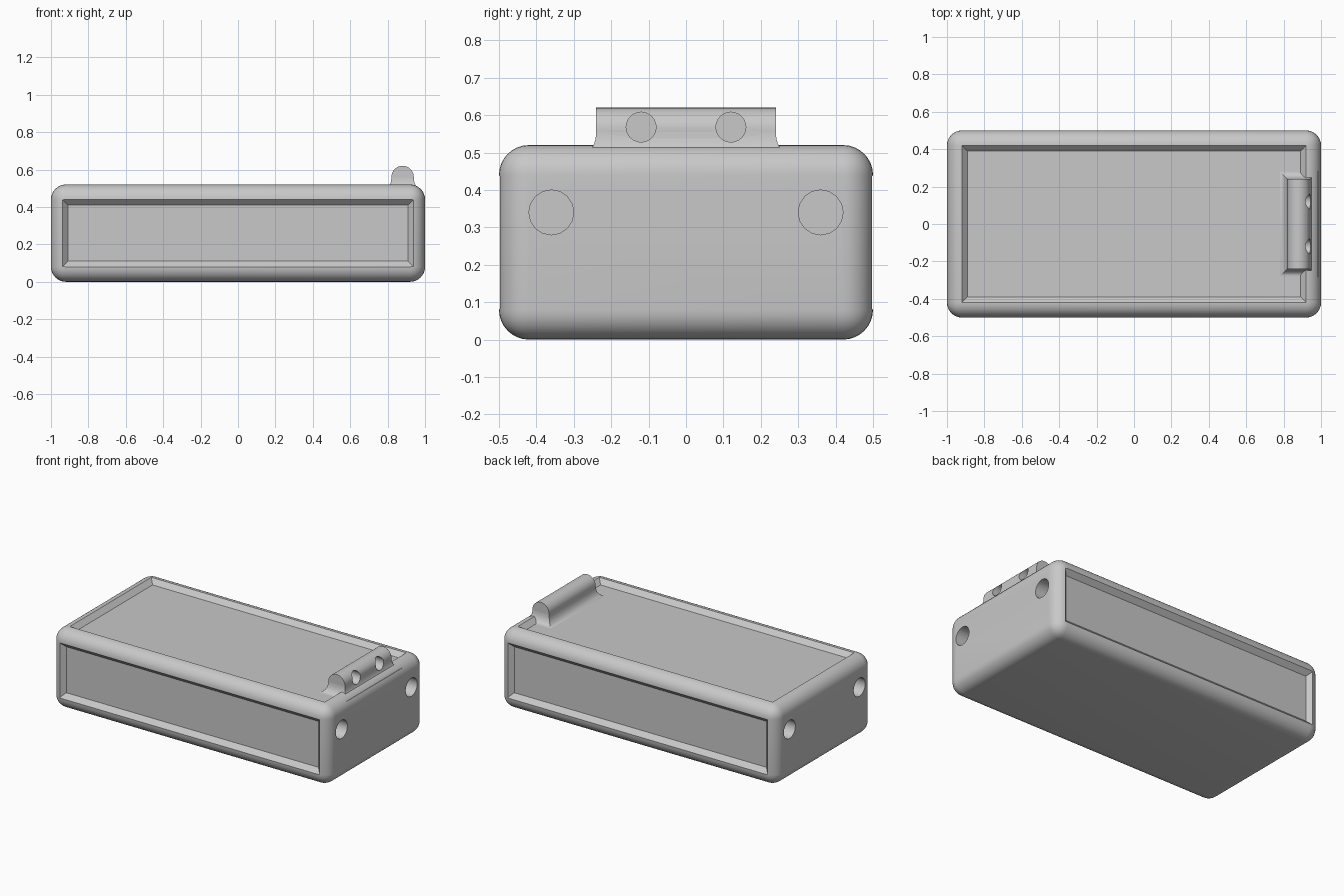
import bpy, bmesh, math
from mathutils import Matrix, Vector

cube = bpy.data.objects.get("Cube")
if cube:
    bpy.data.objects.remove(cube, do_unlink=True)

grey = bpy.data.materials.new("light_grey")
grey.use_nodes = True
colour = (0.58, 0.58, 0.58, 1)
grey.diffuse_color = colour
grey.node_tree.nodes["Principled BSDF"].inputs["Base Color"].default_value = colour


def finish(name, bm):
    bmesh.ops.recalc_face_normals(bm, faces=bm.faces)
    mesh = bpy.data.meshes.new(name)
    bm.to_mesh(mesh)
    bm.free()
    mesh.materials.append(grey)
    obj = bpy.data.objects.new(name, mesh)
    bpy.context.collection.objects.link(obj)
    return obj


def loft(name, rings):
    """Skin a list of matching closed point rings and cap both ends."""
    bm = bmesh.new()
    loops = [[bm.verts.new(p) for p in ring] for ring in rings]
    n = len(loops[0])
    for a, b in zip(loops, loops[1:]):
        for i in range(n):
            j = (i + 1) % n
            bm.faces.new((a[i], a[j], b[j], b[i]))
    bm.faces.new(loops[0])
    bm.faces.new(loops[-1])
    return finish(name, bm)


def rect(hx, hy, z, cx=0):
    return [(cx + sx * hx, sy * hy, z) for sx, sy in ((-1, -1), (1, -1), (1, 1), (-1, 1))]


def drill(name, x0, x1, y, z, radius, sides):
    """Cylinder along x used as a cutter."""
    bm = bmesh.new()
    move = Matrix.Translation(((x0 + x1) / 2, y, z)) @ Matrix.Rotation(math.pi / 2, 4, "Y")
    bmesh.ops.create_cone(bm, cap_ends=True, segments=sides, radius1=radius,
                          radius2=radius, depth=x1 - x0, matrix=move)
    return finish(name, bm)


def cut(obj, cutters):
    bpy.context.view_layer.objects.active = obj
    for cutter in cutters:
        mod = obj.modifiers.new("cut", "BOOLEAN")
        mod.operation = "DIFFERENCE"
        mod.solver = "EXACT"
        mod.object = cutter
        bpy.ops.object.modifier_apply(modifier=mod.name)
        bpy.data.objects.remove(cutter, do_unlink=True)


def smooth(obj):
    bpy.ops.object.select_all(action="DESELECT")
    obj.select_set(True)
    bpy.context.view_layer.objects.active = obj
    bpy.ops.object.shade_smooth_by_angle(angle=math.radians(30))


# Rounded case
H, D = 0.52, 0.03
bm = bmesh.new()
bmesh.ops.create_cube(bm, size=1)
bmesh.ops.transform(bm, verts=bm.verts,
                    matrix=Matrix.Translation((0, 0, H / 2)) @ Matrix.Diagonal((2, 1, H, 1)))
bmesh.ops.bevel(bm, geom=bm.edges[:], offset=0.08, segments=8, profile=0.5,
                affect="EDGES", clamp_overlap=True)
case = finish("case", bm)


# Sloped panel recesses on the top, front and back
def recess(name, hx, hy, matrix):
    rings = [rect(hx - D, hy - D, -D), rect(hx, hy, 0), rect(hx, hy, 0.1)]
    return loft(name, [[matrix @ Vector(p) for p in ring] for ring in rings])


cutters = [recess("top_recess", 0.92, 0.42, Matrix.Translation((0, 0, H)))]
for side in (-1, 1):
    turn = Matrix.Translation((0, side * 0.5, H / 2)) @ Matrix.Rotation(-side * math.pi / 2, 4, "X")
    cutters.append(recess("side_recess", 0.94, 0.18, turn))

# Blind holes in both ends
for end in (-1, 1):
    for y in (-0.36, 0.36):
        x0, x1 = sorted((end * 0.8, end * 1.1))
        cutters.append(drill("end_hole", x0, x1, y, 0.34, 0.06, 16))
cut(case, cutters)
smooth(case)

# Arched lug on the top with two sockets facing the end
LX, LZ, R = 0.88, 0.56, 0.06
arch = [(LX + R, 0.47)]
arch += [(LX + R * math.cos(math.pi * i / 16), LZ + R * math.sin(math.pi * i / 16)) for i in range(17)]
arch += [(LX - R, 0.47)]
lug = loft("lug", [[(x, y, z) for x, z in arch] for y in (-0.24, 0.24)])
cut(lug, [drill("socket", LX, 1.0, y, 0.568, 0.04, 24) for y in (-0.12, 0.12)])
smooth(lug)

# Concave flare around the foot of the lug
F = 0.045
rings = []
for i in range(7):
    a = i / 6 * math.pi / 2
    grow = F * (1 - math.cos(a))
    rings.append(rect(R + grow, 0.24 + grow, 0.555 - 0.066 * math.sin(a), LX))
flare = loft("lug_flare", rings)
# Keep the sockets open through the flare
cut(flare, [drill("socket", LX, 1.0, y, 0.568, 0.04, 24) for y in (-0.12, 0.12)])
smooth(flare)
